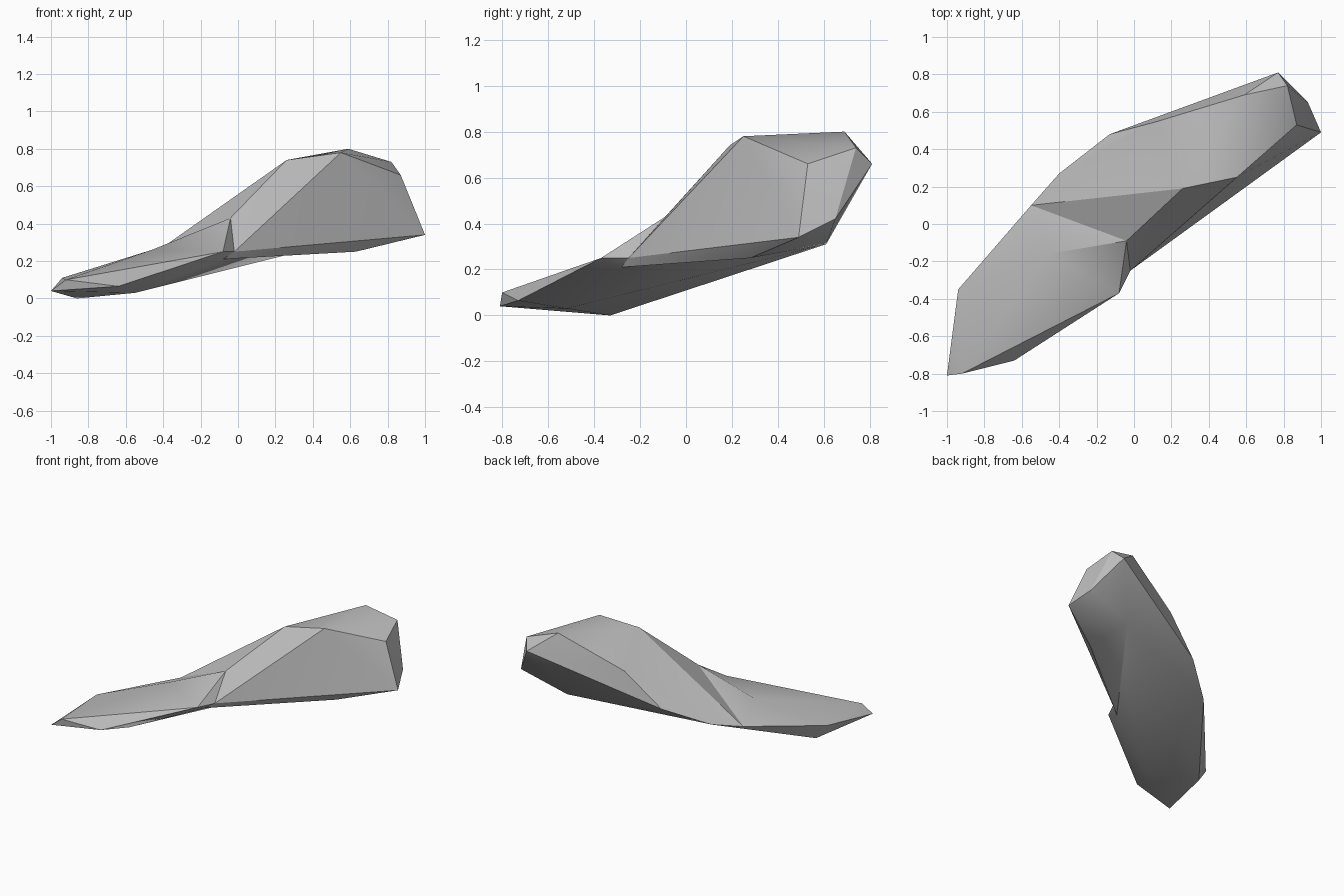
import bpy, bmesh, math

cube = bpy.data.objects.get("Cube")
if cube:
    bpy.data.objects.remove(cube, do_unlink=True)

# Single stone colour
stone = bpy.data.materials.new("grey_stone")
stone.use_nodes = True
colour = (0.5, 0.5, 0.5, 1)
stone.diffuse_color = colour
shader = next(n for n in stone.node_tree.nodes if n.type == "BSDF_PRINCIPLED")
shader.inputs["Base Color"].default_value = colour

# Corners of the stone, from the thin low tip to the thick raised head
corners = dict(
    tip=(-1, -.81, .04), tip_top=(-.92, -.8, .1), tip_back=(-.94, -.35, .11),
    tip_front=(-.64, -.73, .065), keel=(-.86, -.33, 0), belly=(-.55, -.52, .03),
    hump=(-.46, -.16, .26), ridge=(-.04, -.09, .43), waist_back=(-.55, .1, .17),
    waist_front=(-.08, -.37, .25), waist_under=(-.08, -.28, .21),
    notch=(-.02, -.25, .25), back_low=(-.4, .27, .21), back_mid=(-.13, .48, .335),
    back_high=(.13, .55, .58), brow=(.26, .19, .74), crown_front=(.55, .25, .78),
    crown=(.59, .69, .8), head_top=(.82, .74, .73), head_back=(.77, .81, .66),
    head_front=(.87, .53, .66), chin=(1, .49, .34), cheek=(.93, .65, .42),
    throat=(.63, .28, .25), nape_under=(.57, .61, .31),
)

# Each fan spreads facets from a hub corner over the rim corners around it
fans = {
    "hump": "tip_top waist_front ridge waist_back tip_back tip_top",
    "brow": "ridge notch crown_front crown back_high back_low waist_back ridge",
    "head_top": "crown_front head_front cheek head_back crown crown_front",
    "nape_under": "back_mid head_back cheek chin throat waist_under belly keel "
                  "back_low back_mid",
    "tip_front": "belly tip tip_top waist_front belly",
    "notch": "ridge waist_front waist_under throat chin crown_front",
    "keel": "back_low waist_back tip_back tip belly",
    "back_high": "back_low back_mid head_back crown",
    "head_front": "crown_front chin cheek",
    "tip": "tip_top tip_back",
    "belly": "waist_under waist_front",
}

bm = bmesh.new()
verts = {name: bm.verts.new(co) for name, co in corners.items()}
for hub, rim in fans.items():
    names = rim.split()
    for a, b in zip(names, names[1:]):
        bm.faces.new((verts[hub], verts[a], verts[b]))
bmesh.ops.recalc_face_normals(bm, faces=bm.faces)

mesh = bpy.data.meshes.new("stone")
bm.to_mesh(mesh)
bm.free()
mesh.materials.append(stone)
rock = bpy.data.objects.new("stone", mesh)
bpy.context.collection.objects.link(rock)

# Soft shading with crisp edges at the strong breaks
bpy.ops.object.select_all(action="DESELECT")
rock.select_set(True)
bpy.context.view_layer.objects.active = rock
bpy.ops.object.shade_smooth_by_angle(angle=math.radians(30))
